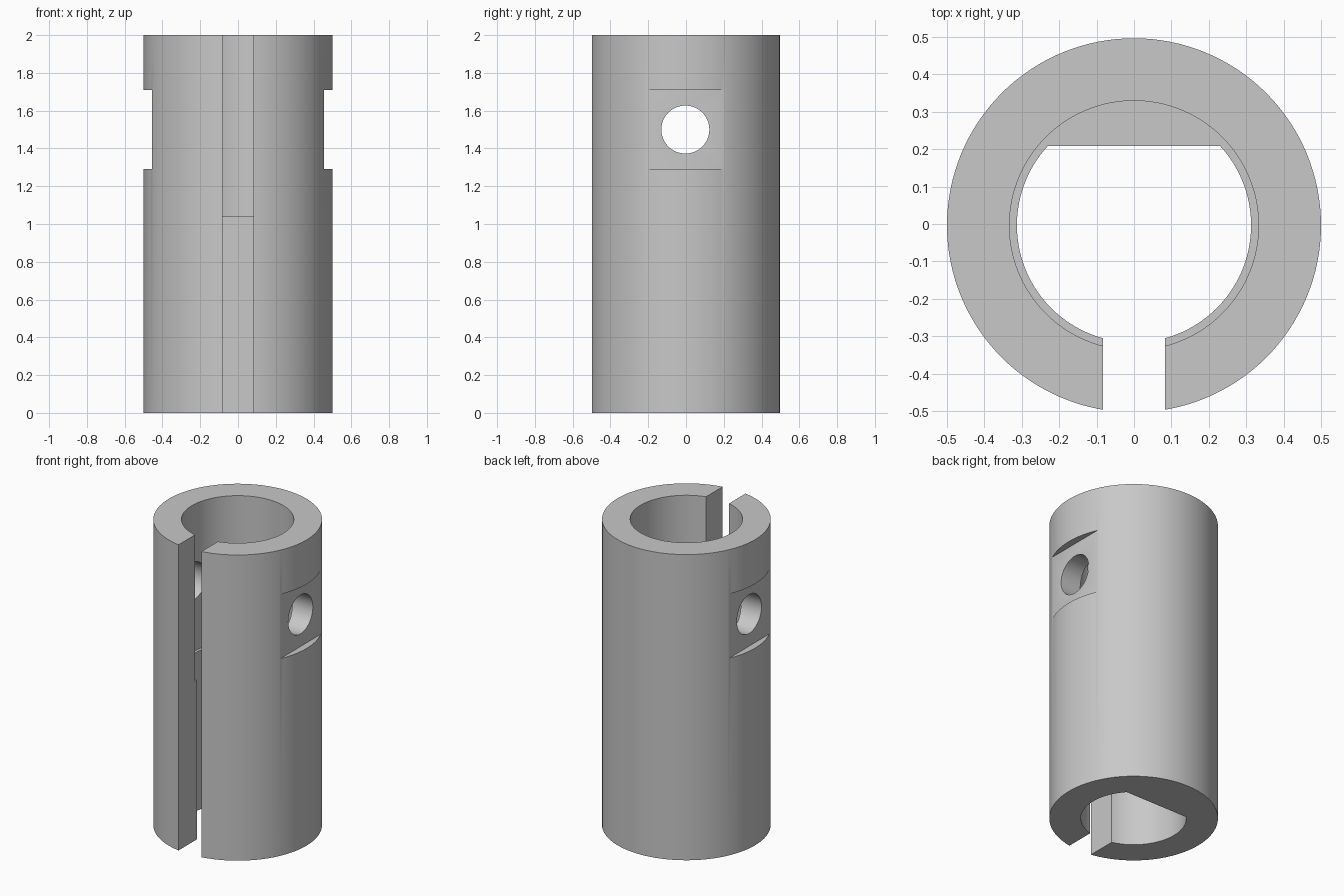
import bpy, bmesh, math
from mathutils import Matrix

AXIS_Y = -0.0035      # tube axis, offset because the slot trims the front
HEIGHT = 2.0
OUTER_R, UPPER_R, LOWER_R = 0.5, 0.333, 0.313
STEP_Z, FLAT_Y = 1.04, 0.208
HOLE_Z, HOLE_R = 1.5, 0.127
POCKET_X, POCKET_HALF = 0.455, 0.21
SLOT_HALF = 0.083

cube = bpy.data.objects.get("Cube")
if cube:
    bpy.data.objects.remove(cube, do_unlink=True)

steel = bpy.data.materials.new("plain grey")
steel.use_nodes = True
GREY = (0.58, 0.58, 0.58, 1)
steel.diffuse_color = GREY
steel.node_tree.nodes["Principled BSDF"].inputs["Base Color"].default_value = GREY


def arc(radius, start, end, count):
    """Points along an arc, both ends included."""
    angles = [start + (end - start) * i / count for i in range(count + 1)]
    return [(radius * math.cos(a), radius * math.sin(a)) for a in angles]


def circle(radius, count=128):
    return arc(radius, 0, 2 * math.pi, count)[:-1]


def prism(name, profile, low, high, matrix=Matrix()):
    """Extrude a closed profile along z, then place it."""
    bm = bmesh.new()
    face = bm.faces.new([bm.verts.new((x, y, low)) for x, y in profile])
    grown = bmesh.ops.extrude_face_region(bm, geom=[face])["geom"]
    top = [v for v in grown if isinstance(v, bmesh.types.BMVert)]
    bmesh.ops.translate(bm, verts=top, vec=(0, 0, high - low))
    bmesh.ops.transform(bm, matrix=matrix, verts=bm.verts)
    bmesh.ops.recalc_face_normals(bm, faces=bm.faces)
    mesh = bpy.data.meshes.new(name)
    bm.to_mesh(mesh)
    bm.free()
    mesh.materials.append(steel)
    obj = bpy.data.objects.new(name, mesh)
    bpy.context.collection.objects.link(obj)
    return obj


def box(name, x0, x1, y0, y1, z0, z1):
    return prism(name, [(x0, y0), (x1, y0), (x1, y1), (x0, y1)], z0, z1)


# Outer tube body
sleeve = prism("slotted_sleeve", circle(OUTER_R), 0, HEIGHT)

# D-shaped lower bore, round upper bore
flat_angle = math.asin((FLAT_Y - AXIS_Y) / LOWER_R)
d_profile = arc(LOWER_R, math.pi - flat_angle, 2 * math.pi + flat_angle, 96)
cutters = [
    prism("lower_bore_cutter", d_profile, -0.1, STEP_Z + 0.1),
    prism("upper_bore_cutter", circle(UPPER_R), STEP_Z, HEIGHT + 0.1),
    # Full-height front slot
    box("slot_cutter", -SLOT_HALF, SLOT_HALF, -0.7, -0.15, -0.2, HEIGHT + 0.2),
]

# Square pockets on both sides
for side, sign in (("left", 1), ("right", -1)):
    x0, x1 = sorted((sign * POCKET_X, sign * 0.7))
    cutters.append(box(side + "_pocket_cutter", x0, x1, -POCKET_HALF, POCKET_HALF,
                       HOLE_Z - POCKET_HALF, HOLE_Z + POCKET_HALF))

# Cross hole through both walls
sideways = Matrix.Translation((0, 0, HOLE_Z)) @ Matrix.Rotation(math.pi / 2, 4, "Y")
cutters.append(prism("cross_hole_cutter", circle(HOLE_R, 64), -0.8, 0.8, sideways))

bpy.ops.object.select_all(action="DESELECT")
bpy.context.view_layer.objects.active = sleeve
sleeve.select_set(True)
for cutter in cutters:
    cutter.hide_render = True
    cut = sleeve.modifiers.new(cutter.name, "BOOLEAN")
    cut.operation = "DIFFERENCE"
    cut.solver = "EXACT"
    cut.object = cutter
    bpy.ops.object.modifier_apply(modifier=cut.name)
    bpy.data.objects.remove(cutter, do_unlink=True)

# Smooth the round walls, keep the machined edges crisp
sleeve.location.y = AXIS_Y
bpy.ops.object.shade_smooth_by_angle(angle=math.radians(25))
